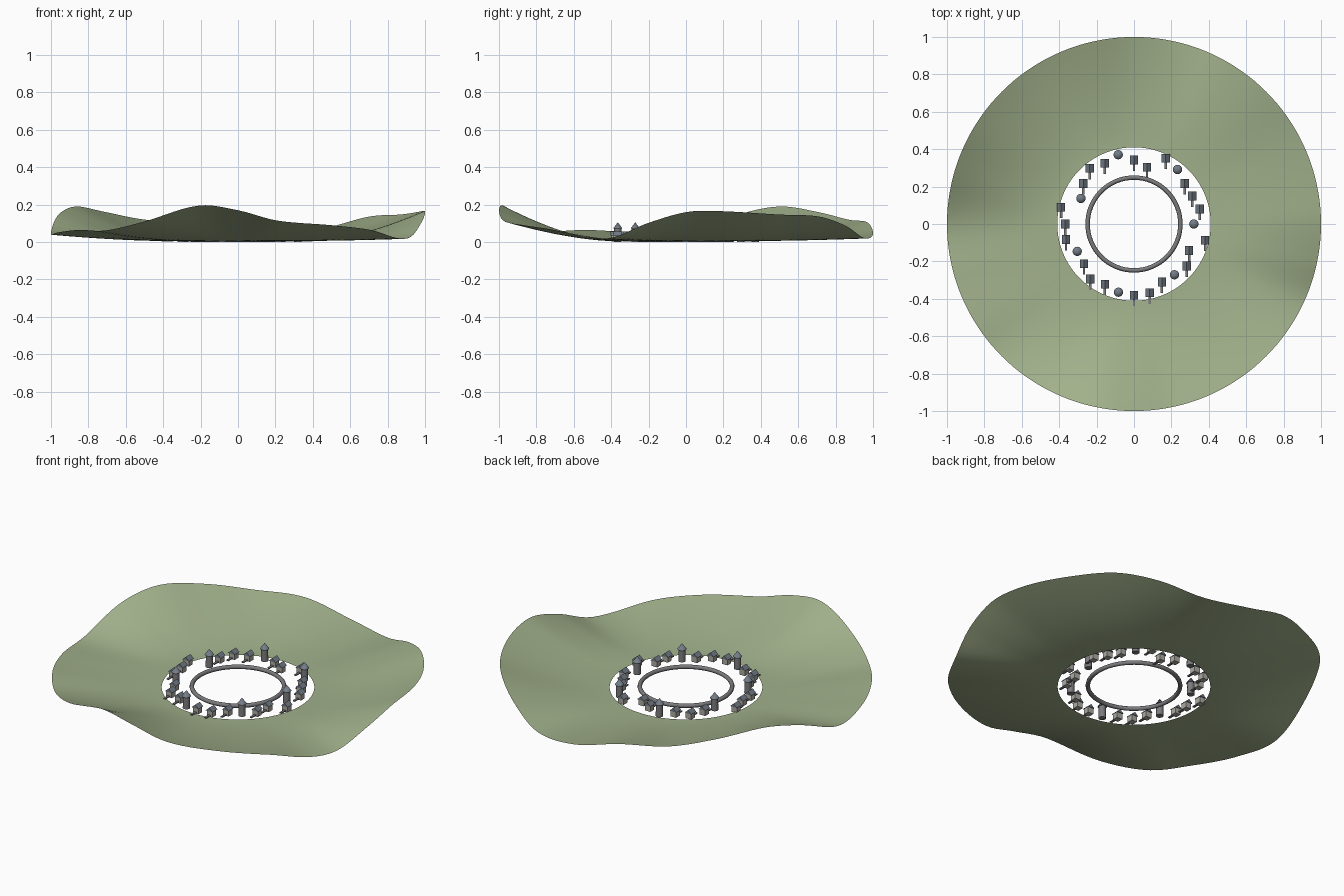
import bpy, bmesh, math
from mathutils import Matrix

if "Cube" in bpy.data.objects:
    bpy.data.objects.remove(bpy.data.objects["Cube"])

def material(name, col):
    m = bpy.data.materials.new(name)
    m.diffuse_color = (*col, 1)
    m.use_nodes = True
    m.node_tree.nodes["Principled BSDF"].inputs["Base Color"].default_value = m.diffuse_color
    return m

GRASS = material("grass", (0.36, 0.44, 0.26))
WALL = material("wall", (0.42, 0.41, 0.37))
SLATE = material("slate", (0.17, 0.20, 0.24))
STONE = material("stone", (0.20, 0.20, 0.21))

def make(name, bm, mats, smooth=False):
    bmesh.ops.recalc_face_normals(bm, faces=bm.faces)
    me = bpy.data.meshes.new(name)
    bm.to_mesh(me)
    bm.free()
    for m in mats:
        me.materials.append(m)
    for p in me.polygons:
        p.use_smooth = smooth
    ob = bpy.data.objects.new(name, me)
    bpy.context.collection.objects.link(ob)
    return ob

# Rim heights of the rolling land: (angle in degrees, height)
RIM = [(0, .16), (9, .166), (30, .147), (45, .137), (58, .09), (72, .022),
       (88, .04), (104, .105), (120, .12), (135, .16), (150, .19), (163, .15),
       (180, .045), (196, .052), (212, .065), (225, .062), (240, .11),
       (258, .195), (270, .17), (282, .115), (300, .09), (315, .065),
       (328, .022), (337, .025), (348, .10)]

def rim_height(a):
    n = len(RIM)
    i = max(k for k in range(n) if RIM[k][0] <= a)
    def pt(k):
        return RIM[k % n][0] + 360 * (k // n), RIM[k % n][1]
    (a0, h0), (a1, h1), (a2, h2), (a3, h3) = [pt(i + k) for k in (-1, 0, 1, 2)]
    d = a2 - a1
    t = (a - a1) / d
    m1, m2 = (h2 - h0) / (a2 - a0) * d, (h3 - h1) / (a3 - a1) * d
    return ((2*t**3 - 3*t**2 + 1) * h1 + (t**3 - 2*t**2 + t) * m1
            + (3*t**2 - 2*t**3) * h2 + (t**3 - t**2) * m2)

# Land: open annulus rising towards a wavy rim
SEG, RINGS, R0, Z0 = 144, 20, 0.41, 0.006
bm = bmesh.new()
grid = []
for j in range(RINGS + 1):
    t = j / RINGS
    r = R0 + (1 - R0) * t
    row = []
    for i in range(SEG):
        a = i * 360 / SEG
        z = Z0 + (rim_height(a) - Z0) * t ** 1.6
        row.append(bm.verts.new((r * math.cos(math.radians(a)),
                                 r * math.sin(math.radians(a)), z)))
    grid.append(row)
for j in range(RINGS):
    for i in range(SEG):
        k = (i + 1) % SEG
        bm.faces.new((grid[j][i], grid[j+1][i], grid[j+1][k], grid[j][k]))
land = make("rolling_land", bm, [GRASS], True)
if land.data.polygons[0].normal.z < 0:
    land.data.flip_normals()

# Central ring
bpy.ops.mesh.primitive_torus_add(major_radius=0.248, minor_radius=0.012,
                                 major_segments=64, minor_segments=10,
                                 location=(0, 0, 0.012))
ring = bpy.context.object
ring.name = "shore_ring"
ring.data.materials.append(STONE)
bpy.ops.object.shade_smooth()

def box(bm, sx, sy, sz, x, y, z):
    bmesh.ops.create_cube(bm, size=1, matrix=Matrix.Translation((x, y, z)) @
                          Matrix.Diagonal((sx, sy, sz, 1)))

# House: walls, gabled roof and a jetty towards the front
def house(n, x, y):
    bm = bmesh.new()
    box(bm, .036, .036, .034, x, y, .019)
    make(f"house_walls_{n}", bm, [WALL])
    bm = bmesh.new()
    ends = [[bm.verts.new((x + dx, y + dy, z)) for dx, z in
             ((-.022, .036), (.022, .036), (0, .056))] for dy in (-.023, .023)]
    f, b = ends
    bm.faces.new(f)
    bm.faces.new(b)
    for i in range(3):
        k = (i + 1) % 3
        bm.faces.new((f[i], f[k], b[k], b[i]))
    make(f"house_roof_{n}", bm, [SLATE])
    bm = bmesh.new()
    box(bm, .013, .042, .006, x, y - .037, .010)
    make(f"jetty_{n}", bm, [STONE])

# Tower: round shaft with a conical cap
def tower(n, x, y):
    for part, r1, r2, z0, h, mat in (("shaft", .02, .019, 0.001, .071, STONE),
                                     ("cap", .025, 0, .072, .034, SLATE)):
        bpy.ops.mesh.primitive_cone_add(vertices=16, radius1=r1, radius2=r2, depth=h,
                                        location=(x, y, z0 + h / 2))
        ob = bpy.context.object
        ob.name = f"tower_{part}_{n}"
        ob.data.materials.append(mat)
        bpy.ops.object.shade_smooth_by_angle(angle=math.radians(35))

# Village circle: every fourth building is a tower
RADII = [.32, .36, .345, .347, .373, .39, .312, .342, .38, .36, .38, .347, .315, .40,
         .368, .373, .337, .342, .376, .358, .374, .38, .378, .344, .347, .36, .327, .39]
for i, r in enumerate(RADII):
    a = math.tau * i / len(RADII)
    (house if i % 4 else tower)(i, r * math.cos(a), r * math.sin(a))
